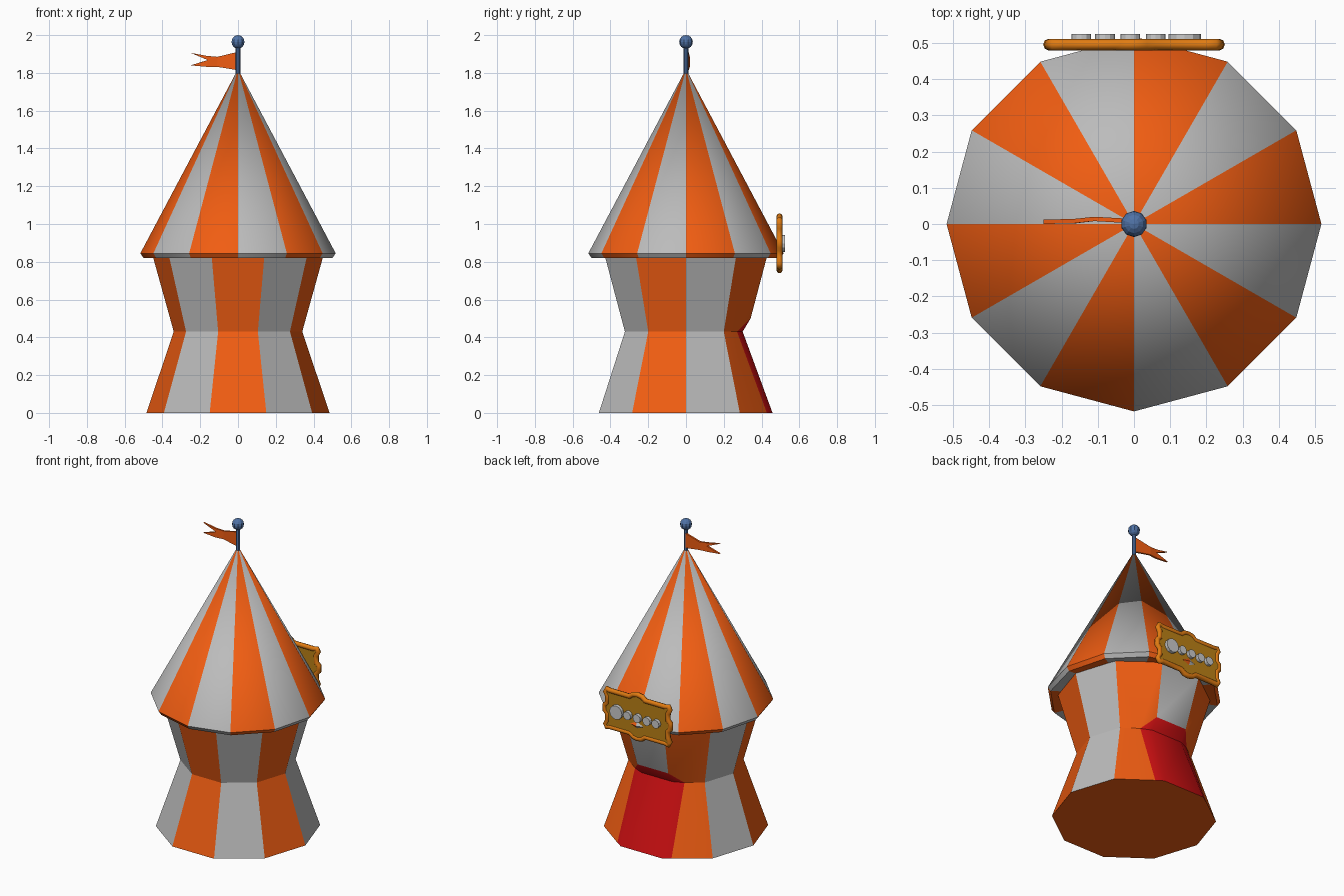
import bpy, bmesh
from math import sin, cos, radians, pi

if "Cube" in bpy.data.objects:
    bpy.data.objects.remove(bpy.data.objects["Cube"])


def material(name, rgb):
    m = bpy.data.materials.new(name)
    m.diffuse_color = (*rgb, 1)
    m.use_nodes = True
    m.node_tree.nodes["Principled BSDF"].inputs["Base Color"].default_value = m.diffuse_color
    return m


ORANGE = material("orange", (0.88, 0.11, 0.006))
GREY = material("grey", (0.5, 0.5, 0.5))
RED = material("red", (0.62, 0.005, 0.006))
BLUE = material("blue", (0.08, 0.17, 0.38))
GOLD = material("gold", (0.5, 0.22, 0.008))
AMBER = material("amber", (0.75, 0.2, 0.006))


def finish(bm, name, mats, smooth=None):
    bmesh.ops.recalc_face_normals(bm, faces=bm.faces)
    me = bpy.data.meshes.new(name)
    bm.to_mesh(me)
    bm.free()
    ob = bpy.data.objects.new(name, me)
    bpy.context.collection.objects.link(ob)
    for m in mats:
        me.materials.append(m)
    if smooth:
        bpy.ops.object.select_all(action='DESELECT')
        ob.select_set(True)
        bpy.context.view_layer.objects.active = ob
        bpy.ops.object.shade_smooth_by_angle(angle=radians(smooth))
    return ob


def ring(bm, n, r, z):
    return [bm.verts.new((r * cos(2 * pi * k / n), r * sin(2 * pi * k / n), z)) for k in range(n)]


# Tent body: ten striped sides, pinched waist, doorway cut into the back
bm = bmesh.new()


def face(verts, mat):
    bm.faces.new(verts).material_index = mat


base, waist, top = ring(bm, 10, 0.485, 0), ring(bm, 10, 0.34, 0.43), ring(bm, 10, 0.45, 0.825)
pair = lambda x, y, z: [bm.verts.new((s * x, y, z)) for s in (1, -1)]
B, S, T = pair(0.195, 0.428, 0), pair(0.178, 0.27, 0.43), pair(0.111, 0.342, 0.5)
b, s = pair(0.15, 0.458, 0), pair(0.11, 0.30, 0.43)
for k in range(10):
    j = (k + 1) % 10
    if k not in (1, 2, 3):
        col = 0 if k % 2 else 1
        face([base[k], base[j], waist[j], waist[k]], col)
        face([waist[k], waist[j], top[j], top[k]], col)
for i, (edge, inner) in enumerate(((1, 2), (4, 3))):
    face([base[edge], B[i], S[i], waist[edge]], 0)
    face([waist[edge], S[i], T[i], top[inner], top[edge]], 0)
    face([B[i], b[i], s[i], S[i]], 2)
    face([S[i], s[i], T[i]], 2)
face([T[0], T[1], top[3], top[2]], 1)
face([b[0], b[1], s[1], s[0]], 2)
face([s[0], s[1], T[1], T[0]], 2)
face([base[0], base[1], B[0], b[0], b[1], B[1]] + base[4:], 0)
for v in [v for v in bm.verts if not v.link_faces]:
    bm.verts.remove(v)
finish(bm, "tent_body", [ORANGE, GREY, RED], 30)

# Roof: twelve striped wedges with a thin turned-under eave
bm = bmesh.new()
apex = bm.verts.new((0, 0, 1.82))
rings = [ring(bm, 12, r, z) for r, z in ((0.517, 0.845), (0.5, 0.82), (0.43, 0.825))]
for k in range(12):
    j = (k + 1) % 12
    bm.faces.new((apex, rings[0][k], rings[0][j])).material_index = k % 2
    for u, l in zip(rings, rings[1:]):
        bm.faces.new((u[k], l[k], l[j], u[j])).material_index = k % 2
finish(bm, "roof", [ORANGE, GREY], 32)

# Pole and ball
bpy.ops.mesh.primitive_cylinder_add(vertices=8, radius=0.013, depth=0.16, location=(0, 0, 1.87))
pole = bpy.context.object
pole.name = "flag_pole"
bpy.ops.mesh.primitive_uv_sphere_add(segments=10, ring_count=8, radius=0.036, location=(0, 0, 1.964))
ball = bpy.context.object
ball.name = "pole_ball"
for ob in (pole, ball):
    ob.data.materials.append(BLUE)

# Swallow-tailed flag with a gentle wave
bm = bmesh.new()
up = [(-0.005, 0.008, 1.91), (-0.11, 0.014, 1.885), (-0.165, 0.008, 1.89), (-0.25, 0.006, 1.906)]
low = [(-0.005, 0.008, 1.815), (-0.11, 0.014, 1.832), (-0.165, 0.008, 1.832), (-0.25, 0.006, 1.84)]
u, l = [[bm.verts.new(p) for p in row] for row in (up, low)]
notch = bm.verts.new((-0.16, 0.008, 1.868))
bm.faces.new((u[0], u[1], l[1], l[0]))
bm.faces.new((u[1], u[2], notch, l[2], l[1]))
bm.faces.new((u[2], u[3], notch))
bm.faces.new((l[2], notch, l[3]))
flag = finish(bm, "flag", [ORANGE])
mod = flag.modifiers.new("thickness", 'SOLIDIFY')
mod.thickness, mod.offset = 0.012, 0

# Sign outline: one quarter mirrored both ways
q = [(0, 0.143), (0.03, 0.138), (0.055, 0.118), (0.2, 0.118), (0.222, 0.125),
     (0.232, 0.105), (0.218, 0.08), (0.218, 0.035), (0.236, 0.018)]
half = q + [(x, -z) for x, z in reversed(q)]
outline = half + [(-x, z) for x, z in reversed(half[1:-1])]
ZC = 0.898

# Sign board
bm = bmesh.new()
f = bm.faces.new([bm.verts.new((x, 0.484, ZC + z)) for x, z in outline])
ext = bmesh.ops.extrude_face_region(bm, geom=[f])
bmesh.ops.translate(bm, vec=(0, 0.02, 0), verts=[v for v in ext["geom"] if isinstance(v, bmesh.types.BMVert)])
finish(bm, "sign_board", [GOLD])

# Rounded sign frame
cu = bpy.data.curves.new("sign_frame", 'CURVE')
cu.dimensions = '3D'
cu.bevel_depth, cu.bevel_resolution = 0.016, 2
sp = cu.splines.new('POLY')
sp.points.add(len(outline) - 1)
for p, (x, z) in zip(sp.points, outline):
    p.co = (x, 0.495, ZC + z, 1)
sp.use_cyclic_u = True
cu.materials.append(AMBER)
bpy.context.collection.objects.link(bpy.data.objects.new("sign_frame", cu))

# Plain raised studs decorating the sign
for i, (x, r) in enumerate(((0.14, 0.045), (0.06, 0.027), (-0.01, 0.027), (-0.08, 0.027), (-0.145, 0.027))):
    bpy.ops.mesh.primitive_cylinder_add(vertices=12, radius=r, depth=0.025,
                                        location=(x, 0.512, ZC), rotation=(pi / 2, 0, 0))
    bpy.context.object.name = f"sign_stud_{i + 1}"
